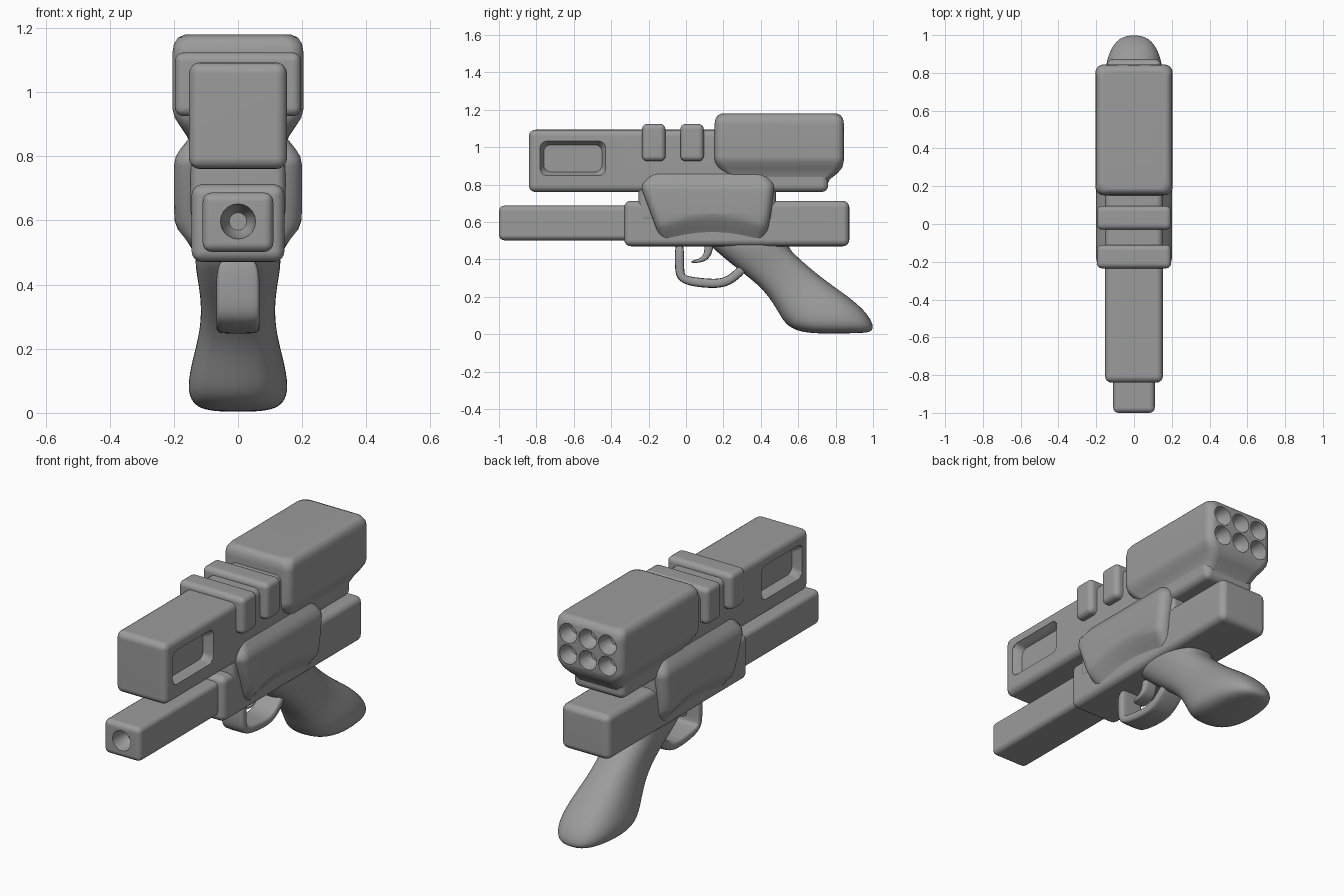
import bpy, bmesh, math
from mathutils import Vector

if "Cube" in bpy.data.objects:
    bpy.data.objects.remove(bpy.data.objects["Cube"], do_unlink=True)

grey = bpy.data.materials.new("matte grey")
grey.use_nodes = True
COLOUR = (0.33, 0.33, 0.33, 1)
grey.diffuse_color = COLOUR
grey.node_tree.nodes["Principled BSDF"].inputs["Base Color"].default_value = COLOUR


def activate(ob):
    bpy.ops.object.select_all(action="DESELECT")
    ob.select_set(True)
    bpy.context.view_layer.objects.active = ob


def make(name, bm):
    """Turn a bmesh into a named object."""
    bmesh.ops.recalc_face_normals(bm, faces=bm.faces)
    me = bpy.data.meshes.new(name)
    bm.to_mesh(me)
    bm.free()
    me.materials.append(grey)
    ob = bpy.data.objects.new(name, me)
    bpy.context.collection.objects.link(ob)
    return ob


def finish(ob, subdivide=0):
    activate(ob)
    if subdivide:
        ob.modifiers.new("Smooth", "SUBSURF").levels = subdivide
        ob.modifiers["Smooth"].render_levels = subdivide
        bpy.ops.object.modifier_apply(modifier="Smooth")
    bpy.ops.object.shade_smooth_by_angle(angle=math.radians(40))
    ob.modifiers.new("Flat faces", "WEIGHTED_NORMAL").keep_sharp = True
    return ob


def block(name, half_width, y, z, radius):
    """Box with rounded edges, centred on x = 0."""
    bm = bmesh.new()
    bmesh.ops.create_cube(bm, size=1)
    for v in bm.verts:
        v.co = (v.co.x * 2 * half_width,
                y[0] + (v.co.y + 0.5) * (y[1] - y[0]),
                z[0] + (v.co.z + 0.5) * (z[1] - z[0]))
    bmesh.ops.bevel(bm, geom=bm.edges[:], offset=radius, segments=4,
                    profile=0.5, affect="EDGES")
    return make(name, bm)


def skin(name, rings):
    """Closed surface through a row of equal rings."""
    bm = bmesh.new()
    loops = [[bm.verts.new(p) for p in ring] for ring in rings]
    for a, b in zip(loops, loops[1:]):
        for i in range(len(a)):
            j = (i + 1) % len(a)
            bm.faces.new((a[i], a[j], b[j], b[i]))
    bm.faces.new(loops[0])
    bm.faces.new(loops[-1])
    return make(name, bm)


def rounded(half_u, half_v, radius, steps=4):
    """Rounded rectangle as (u, v) pairs."""
    points = []
    for q, (su, sv) in enumerate(((1, 1), (-1, 1), (-1, -1), (1, -1))):
        for k in range(steps + 1):
            a = (q + k / steps) * math.pi / 2
            points.append((su * (half_u - radius) + radius * math.cos(a),
                           sv * (half_v - radius) + radius * math.sin(a)))
    return points


def stack(levels, radius):
    """Rounded rectangles stacked in z from (z, half width, y0, y1)."""
    return [[Vector((u, (y0 + y1) / 2 + v, z))
             for u, v in rounded(w, (y1 - y0) / 2, radius)]
            for z, w, y0, y1 in levels]


def strap(name, path, half_width):
    """Flat strip swept along (y, z, thickness) points."""
    rings = []
    for i, (y, z, t) in enumerate(path):
        a, b = path[max(i - 1, 0)], path[min(i + 1, len(path) - 1)]
        n = Vector((0, a[1] - b[1], b[0] - a[0])).normalized()
        rings.append([Vector((u, y, z)) + n * v
                      for u, v in rounded(half_width, t / 2, t * 0.35, 2)])
    return finish(skin(name, rings), 2)


def carve(ob, cutters):
    for cutter in cutters:
        cutter.hide_render = True
        mod = ob.modifiers.new("Cut", "BOOLEAN")
        mod.operation, mod.solver, mod.object = "DIFFERENCE", "EXACT", cutter
        activate(ob)
        bpy.ops.object.modifier_apply(modifier=mod.name)
        bpy.data.objects.remove(cutter, do_unlink=True)


def dish(x, z, mouth_y, inward, radius, depth):
    """Round tapered cutter along y, starting just outside the mouth."""
    profile = ((-0.02, 1.0), (0, 1.0), (depth * 0.6, 0.85), (depth, 0.5))
    return skin("hole_cutter", [
        [Vector((x + radius * s * math.cos(a), mouth_y + inward * d,
                 z + radius * s * math.sin(a)))
         for a in (k * math.tau / 20 for k in range(20))]
        for d, s in profile])


def window(side):
    """Sloped cutter for a side recess."""
    return skin("window_cutter", [
        [Vector((side * x, -0.605 + u, 0.94 + v))
         for u, v in rounded(0.175 - inset, 0.092 - inset, 0.035)]
        for x, inset in ((0.2, 0), (0.148, 0), (0.13, 0.012), (0.105, 0.02))])


# Upper barrel with a recess on each side
upper = block("upper_barrel", 0.153, (-0.84, 0.76), (0.76, 1.093), 0.035)
carve(upper, [window(1), window(-1)])
finish(upper)

# Clamping bands
for label, y0 in (("front_band", -0.235), ("rear_band", -0.03)):
    finish(block(label, 0.197, (y0, y0 + 0.125), (0.925, 1.124), 0.028))

# Rear pod, narrowing into the barrel, with six ports
pod = skin("rear_pod", stack((
    (0.79, 0.14, 0.30, 0.75), (0.83, 0.15, 0.25, 0.77), (0.86, 0.158, 0.20, 0.81),
    (0.89, 0.178, 0.17, 0.835), (0.92, 0.197, 0.155, 0.843),
    (0.95, 0.205, 0.152, 0.845), (1.12, 0.205, 0.152, 0.845),
    (1.15, 0.20, 0.157, 0.84), (1.17, 0.187, 0.17, 0.827),
    (1.18, 0.165, 0.19, 0.805)), 0.045))
carve(pod, [dish(x, z, 0.846, -1, 0.053, 0.07)
            for x in (-0.118, 0, 0.118) for z in (0.975, 1.09)])
finish(pod)

# Lower body, neck and barrel with muzzle
finish(block("lower_body", 0.145, (-0.33, 0.873), (0.47, 0.713), 0.035))
finish(block("neck", 0.148, (-0.255, 0.48), (0.60, 0.82), 0.03))
lower = block("lower_barrel", 0.11, (-1.0, -0.28), (0.502, 0.687), 0.028)
carve(lower, [dish(0, 0.597, -1.001, 1, 0.055, 0.09)])
finish(lower)

# Side housing with an arched lower edge
rings = stack((
    (0.485, 0.135, -0.13, 0.42), (0.53, 0.162, -0.15, 0.43),
    (0.565, 0.188, -0.16, 0.44), (0.595, 0.198, -0.17, 0.445),
    (0.65, 0.20, -0.19, 0.455), (0.77, 0.20, -0.235, 0.47),
    (0.80, 0.194, -0.235, 0.47), (0.825, 0.178, -0.22, 0.455),
    (0.86, 0.15, -0.20, 0.43)), 0.05)
housing = skin("side_housing", rings)
bm = bmesh.new()
bm.from_mesh(housing.data)
for k in range(-3, 4):
    bmesh.ops.bisect_plane(bm, geom=bm.verts[:] + bm.edges[:] + bm.faces[:],
                           plane_co=(0, 0.14 + k * 0.07, 0), plane_no=(0, 1, 0))
for v in bm.verts:
    if v.co.z < 0.62:
        v.co.z += 0.045 * max(0, math.cos((v.co.y - 0.14) / 0.28 * math.pi / 2))
bm.to_mesh(housing.data)
bm.free()
finish(housing)

# Grip: rings between front and back edge points (y, z) with a half width
grip = []
for fy, fz, by, bz, w in (
        (0.08, 0.52, 0.55, 0.52, 0.135), (0.14, 0.46, 0.55, 0.46, 0.135),
        (0.24, 0.375, 0.585, 0.425, 0.124), (0.34, 0.30, 0.65, 0.365, 0.115),
        (0.43, 0.22, 0.755, 0.28, 0.12), (0.49, 0.12, 0.88, 0.195, 0.145),
        (0.53, 0.05, 0.97, 0.115, 0.16), (0.59, 0.018, 1.005, 0.05, 0.147),
        (0.66, 0.006, 1.0, 0.015, 0.11), (0.75, 0.003, 0.95, 0.005, 0.05)):
    front, back = Vector((0, fy, fz)), Vector((0, by, bz))
    mid, half = (front + back) / 2, (back - front) / 2
    ring = []
    for k in range(20):
        c, s = math.cos(k * math.tau / 20), math.sin(k * math.tau / 20)
        along = math.copysign(abs(c) ** 0.85, c)
        across = math.copysign(abs(s) ** 0.75, s)
        ring.append(mid + half * along + Vector((w * across, 0, 0)))
    grip.append(ring)
finish(skin("grip", grip), 2)

# Trigger guard and trigger
strap("trigger_guard", [(y, z, 0.05) for y, z in (
    (-0.035, 0.5), (-0.035, 0.37), (-0.032, 0.31), (0.0, 0.285), (0.12, 0.27),
    (0.2, 0.272), (0.26, 0.305), (0.33, 0.38))], 0.068)
strap("trigger", ((0.125, 0.5, 0.05), (0.12, 0.44, 0.045), (0.105, 0.41, 0.035),
                  (0.075, 0.392, 0.022), (0.025, 0.385, 0.012)), 0.04)
